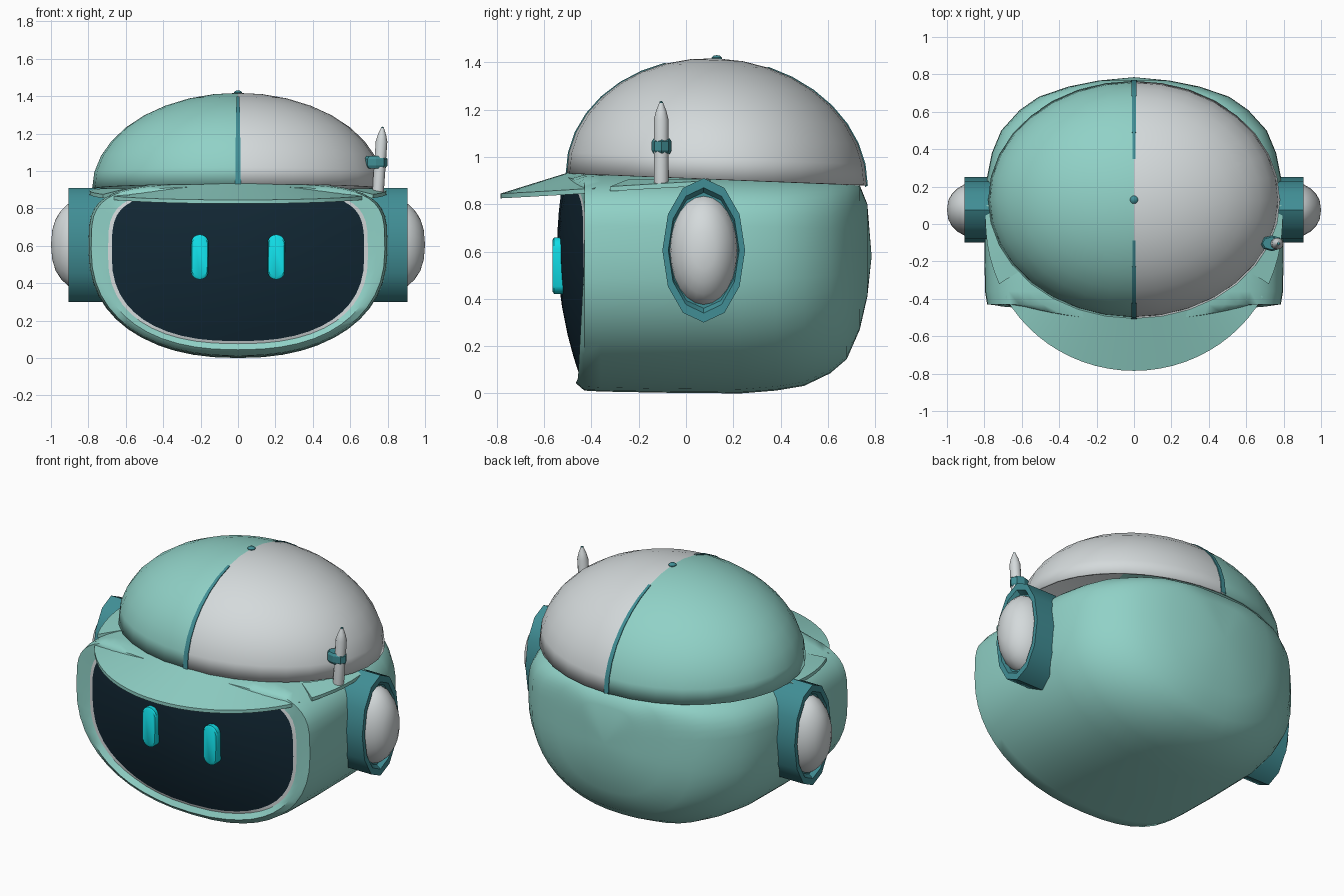
import bpy, bmesh, math
from mathutils import Vector

if "Cube" in bpy.data.objects:
    bpy.data.objects.remove(bpy.data.objects["Cube"])


def material(name, rgb):
    m = bpy.data.materials.new(name)
    m.diffuse_color = (*rgb, 1)
    m.use_nodes = True
    m.node_tree.nodes["Principled BSDF"].inputs["Base Color"].default_value = m.diffuse_color
    return m


MINT = material("mint", (0.28, 0.64, 0.57))
TEAL = material("deep teal", (0.052, 0.27, 0.30))
WHITE = material("pale grey", (0.66, 0.70, 0.71))
DARK = material("screen navy", (0.006, 0.021, 0.035))
CYAN = material("glowing cyan", (0.006, 0.80, 0.88))


def build(name, rings, mats, rule=None, closed=True, start=False, end=False, angle=35):
    """Skin a list of rings; start/end cap the first or last ring."""
    bm = bmesh.new()
    vs = [[bm.verts.new(p) for p in r] for r in rings]
    n = len(rings[0])
    for a, b in zip(vs, vs[1:]):
        for i in range(n if closed else n - 1):
            j = (i + 1) % n
            bm.faces.new((a[i], a[j], b[j], b[i]))
    if start:
        bm.faces.new(vs[0])
    if end:
        bm.faces.new(vs[-1])
    bmesh.ops.remove_doubles(bm, verts=bm.verts, dist=1e-5)
    bmesh.ops.recalc_face_normals(bm, faces=bm.faces)
    if rule:
        for f in bm.faces:
            f.material_index = rule(f.calc_center_median())
    me = bpy.data.meshes.new(name)
    bm.to_mesh(me)
    bm.free()
    ob = bpy.data.objects.new(name, me)
    bpy.context.collection.objects.link(ob)
    for m in mats:
        me.materials.append(m)
    bpy.ops.object.select_all(action='DESELECT')
    ob.select_set(True)
    bpy.context.view_layer.objects.active = ob
    bpy.ops.object.shade_smooth_by_angle(angle=math.radians(angle))
    return ob


def outline(hx, zb, zt, cz, low, n=48):
    """Squarish oval: softer below the centre, boxier above."""
    pts = []
    for i in range(n):
        a = 2 * math.pi * i / n
        c, s = math.cos(a), math.sin(a)
        e = 2 / (4 if s > 0 else low)
        x = hx * math.copysign(abs(c) ** e, c)
        z = cz + (zt - cz if s > 0 else cz - zb) * math.copysign(abs(s) ** e, s)
        pts.append((x, z))
    return pts


def face_y(x, z):
    return min(-0.43, -0.545 + 0.11 * (x / 0.675) ** 2 + 0.08 * ((z - 0.62) / 0.5) ** 2)


# Head shell: sections from front to back, with a rolled rim round the screen
SECTIONS = [(-0.43, 0.785, 0.012, 0.93), (-0.36, 0.797, 0.008, 0.935), (-0.1, 0.80, 0.003, 0.935),
            (0.23, 0.79, 0.0, 0.93), (0.38, 0.76, 0.012, 0.925), (0.50, 0.71, 0.032, 0.92),
            (0.61, 0.61, 0.085, 0.91), (0.68, 0.51, 0.145, 0.90), (0.735, 0.35, 0.27, 0.88),
            (0.767, 0.19, 0.41, 0.80), (0.785, 0.0, 0.58, 0.58)]
screen = outline(0.675, 0.09, 0.89, 0.55, 2.4)


def screen_ring(s):
    return [(x * s, face_y(x * s, 0.55 + (z - 0.55) * s), 0.55 + (z - 0.55) * s) for x, z in screen]


rings = [[(x, y, z) for x, z in outline(hx, zb, zt, 0.58, 2.27)] for y, hx, zb, zt in SECTIONS]
inner = screen_ring(1.03)
rim = []
for o, i in zip(rings[0], inner):
    p = Vector(o).lerp(Vector(i), 0.5)
    p.y = face_y(p.x, p.z) - 0.03 * max(0, (0.58 - p.z) / 0.58)
    rim.append(p)
build("head_shell", [inner, rim] + rings, [MINT], angle=50)

# Domed screen with a thin pale border
build("face_screen", [screen_ring(s) for s in (1.0, 0.85, 0.65, 0.4, 0.2, 0.0)], [DARK])
build("screen_border", [screen_ring(1.03), screen_ring(1.0)], [WHITE])

# Capsule eyes
for side, label in ((-1, "left"), (1, "right")):
    cap = []
    for i in range(20):
        a = 2 * math.pi * i / 20
        cap.append((0.047 * math.cos(a), 0.54 + math.copysign(0.073, math.sin(a + 0.001)) + 0.047 * math.sin(a)))
    build(label + "_eye", [[(side * 0.205 + x * k, y, 0.54 + (z - 0.54) * k) for x, z in cap]
                           for y, k in ((-0.52, 1), (-0.558, 1), (-0.565, 0.9))], [CYAN], end=True)

# Cap dome: half mint, half pale
CY, RX, RY, H = 0.13, 0.78, 0.635, 0.512


def rim_z(y):
    return 0.93 - 0.05 * (y + 0.5) / 1.265


def dome(a, t, grow=0.0):
    x = (RX + grow) * math.cos(t) * math.cos(a)
    y = CY + (RY + grow) * math.cos(t) * math.sin(a)
    return (x, y, rim_z(y) + (H + grow) * math.sin(t))


STEPS = [math.pi / 2 * i / 9 for i in range(10)]
cap = build("cap_dome", [[dome(2 * math.pi * i / 32, t) for i in range(32)] for t in STEPS],
            [MINT, WHITE], rule=lambda c: 1 if c.x > 0 else 0)
mod = cap.modifiers.new("thickness", 'SOLIDIFY')
mod.thickness = 0.012
mod.offset = -1

# Seam strips at the front and back of the cap, narrowing upwards
for sgn, label in ((-1, "front"), (1, "back")):
    strip = []
    for t in STEPS[:8]:
        w = 0.015 - 0.007 * t / 1.2
        _, y, z = dome(sgn * math.pi / 2, t, 0.004)
        d = sgn * 0.012
        strip.append([(-w, y - d, z - 0.008), (-w, y, z), (w, y, z), (w, y - d, z - 0.008)])
    build(label + "_seam", strip, [TEAL], closed=False)


def lathe(name, mat, profile, origin, axis, n=16, ry=1.0, angle=35):
    """Turn (radius, height) pairs about an axis; ry squashes one direction."""
    rot = Vector((0, 0, 1)).rotation_difference(Vector(axis))
    o = Vector(origin)
    rr = [[o + rot @ Vector((r * math.cos(2 * math.pi * i / n), r * ry * math.sin(2 * math.pi * i / n), h))
           for i in range(n)] for r, h in profile]
    return build(name, rr, [mat], start=profile[0][0] > 0, end=profile[-1][0] > 0, angle=angle)


lathe("cap_button", TEAL, [(0.022, -0.02), (0.022, 0.005), (0.014, 0.013), (0, 0.016)], (0, CY, 1.415), (0, 0, 1), 12)


def rim_radius(a):
    return 1 / math.sqrt((math.sin(a) / RX) ** 2 + (math.cos(a) / RY) ** 2)


def plate(name, a0, a1, outer, n=24):
    """Curved sheet reaching out from the cap rim; outer(a) gives radius and height."""
    loops = []
    for i in range(n + 1):
        a = math.radians(a0 + (a1 - a0) * i / n)
        r, zo = outer(abs(math.degrees(a)))
        ri = rim_radius(a) * 0.97
        zi = 0.938 - 0.045 * (abs(math.degrees(a)) / 52) ** 2 if abs(math.degrees(a)) < 53 else 0.905
        s, c = math.sin(a), -math.cos(a)
        loops.append([(ri * s, CY + ri * c, zi), (r * s, CY + r * c, zo),
                      (r * s, CY + r * c, zo - 0.02), (ri * s, CY + ri * c, zi - 0.03)])
    build(name, loops, [MINT], start=True, end=True)


# Brim and the small side wings behind it
plate("brim", -53, 53, lambda d: (0.915 - 0.05 * (d / 52) ** 2, 0.845 + 0.022 * (d / 52) ** 2))
plate("right_wing", 58, 88, lambda d: (0.85 - 0.06 * (d - 58) / 30, 0.875 + 0.025 * (d - 58) / 30), 6)
plate("left_wing", -58, -88, lambda d: (0.85 - 0.06 * (d - 58) / 30, 0.875 + 0.025 * (d - 58) / 30), 6)


# Ear pods: twelve-sided oval housings with pale domes
def ear(name, mat, side, profile, n, angle):
    rr = [[(side * x, 0.075 + hy * math.sin(2 * math.pi * i / n), 0.605 + hz * math.cos(2 * math.pi * i / n))
           for i in range(n)] for x, hy, hz in profile]
    build(name, rr, [mat], start=True, end=profile[-1][1] > 0, angle=angle)


for side, label in ((-1, "left"), (1, "right")):
    ear(label + "_ear_housing", TEAL, side,
        [(0.70, 0.175, 0.305), (0.905, 0.175, 0.305), (0.905, 0.15, 0.265), (0.88, 0.145, 0.245)], 12, 40)
    ear(label + "_ear_dome", WHITE, side,
        [(0.86, 0.146, 0.235), (0.905, 0.138, 0.222), (0.945, 0.115, 0.185), (0.975, 0.085, 0.138),
         (0.993, 0.05, 0.08), (1.0, 0, 0)], 24, 50)

# Antenna with collar and dark tip
LEAN = (0.07, 0, 1)
BASE = (0.748, -0.105, 0.88)
lathe("antenna", WHITE, [(0.031, 0), (0.031, 0.28), (0.022, 0.315), (0.008, 0.35), (0, 0.353)], BASE, LEAN, 12)
lathe("antenna_tip", TEAL, [(0.009, 0.344), (0.007, 0.354), (0, 0.358)], BASE, LEAN, 8)
lathe("antenna_collar", TEAL, [(0.05, 0), (0.062, 0.015), (0.062, 0.052), (0.05, 0.066)],
      (0.737, -0.103, 1.013), (0, 0, 1), 8, 0.68, 25)
